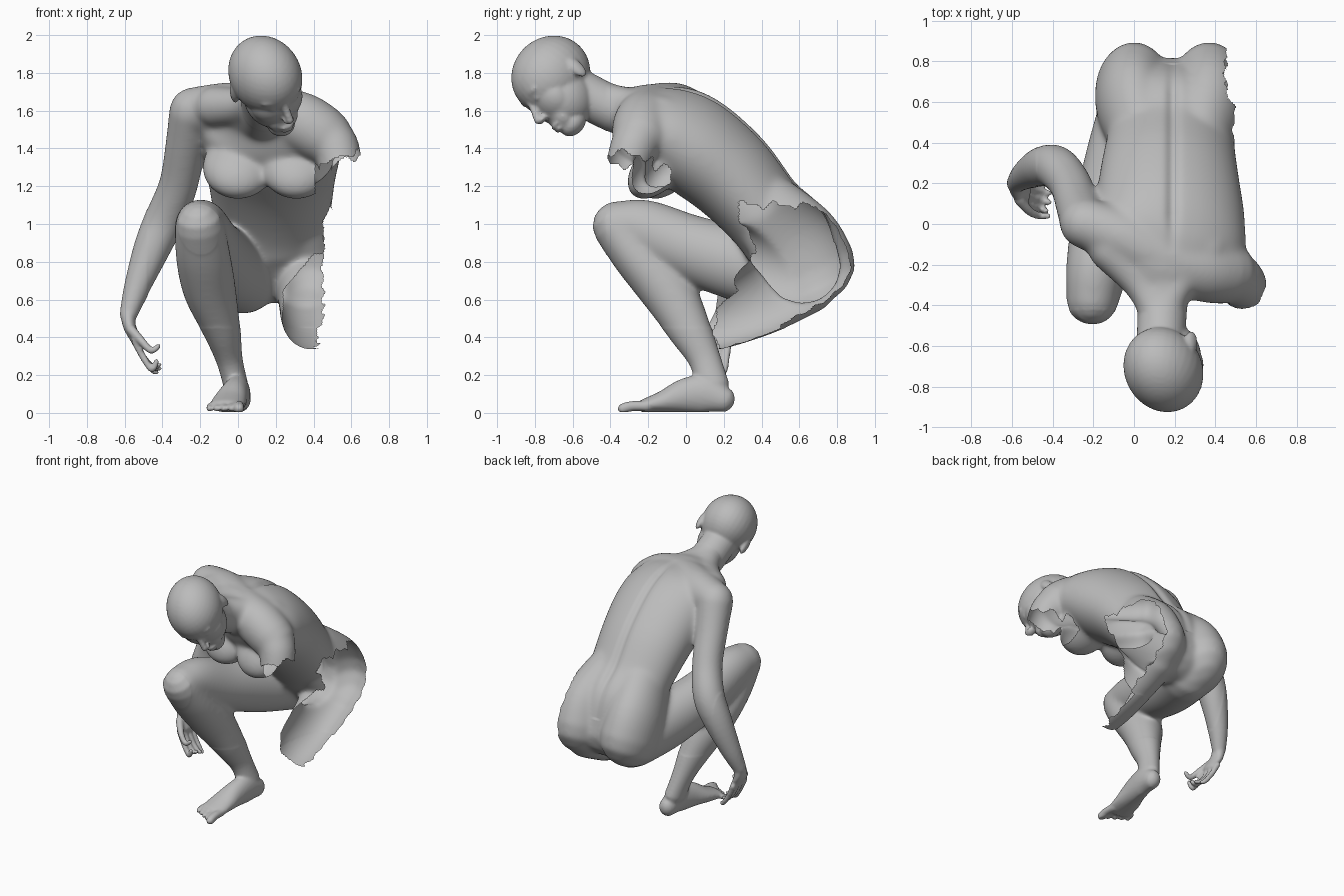
import bpy, bmesh, math
from mathutils import Vector, Matrix

if "Cube" in bpy.data.objects:
    bpy.data.objects.remove(bpy.data.objects["Cube"], do_unlink=True)

grey = bpy.data.materials.new("plaster_grey")
grey.use_nodes = True
tone = (0.5, 0.5, 0.5, 1)
grey.diffuse_color = tone
grey.node_tree.nodes["Principled BSDF"].inputs["Base Color"].default_value = tone

X = Vector((1, 0, 0))
bm = bmesh.new()


def spline(rows, steps=5):
    """Smooth a list of (x, y, z, half width, half depth) rows."""
    rows = [Vector(r) for r in rows]
    out = []
    for i in range(len(rows) - 1):
        p0, p1, p2 = rows[max(i - 1, 0)], rows[i], rows[i + 1]
        p3 = rows[min(i + 2, len(rows) - 1)]
        for k in range(steps):
            t = k / steps
            out.append(p1 + (p2 - p0) * t / 2 + (p0 * 2 - p1 * 5 + p2 * 4 - p3) * t * t / 2
                       + (p1 * 3 - p0 - p2 * 3 + p3) * t ** 3 / 2)
    return out + [rows[-1]]


def tube(rows, side=X, side_end=None, n=40):
    """Loft ellipses along a path and round off both ends."""
    rows = [r if len(r) == 5 else (*r, r[3]) for r in rows]
    pts = spline(rows)
    pos = [Vector(p[:3]) for p in pts]
    last = len(pts) - 1
    rings = []
    for i, p in enumerate(pts):
        t = (pos[min(i + 1, last)] - pos[max(i - 1, 0)]).normalized()
        ref = Vector(side).lerp(Vector(side_end or side), i / last)
        u = (ref - t * ref.dot(t)).normalized()
        ring = (pos[i], u, t.cross(u), p[3], p[4])
        caps = []
        if i in (0, last):
            for ang in (0.5, 1.0, 1.4):
                off = t * math.sin(ang) * min(p[3], p[4]) * (1 if i else -1)
                c = math.cos(ang)
                caps.append((pos[i] + off, u, t.cross(u), p[3] * c, p[4] * c))
        rings += caps[::-1] + [ring] if i == 0 else [ring] + caps
    loops = []
    for c, u, v, a, b in rings:
        loops.append([bm.verts.new(c + u * a * math.cos(k * math.tau / n)
                                   + v * b * math.sin(k * math.tau / n)) for k in range(n)])
    for r, s in zip(loops, loops[1:]):
        for k in range(n):
            m = (k + 1) % n
            bm.faces.new((r[k], r[m], s[m], s[k]))
    bm.faces.new(loops[0][::-1])
    bm.faces.new(loops[-1])


def blob(centre, radii, frame=Matrix()):
    mat = frame @ Matrix.Translation(centre) @ Matrix.Diagonal((*radii, 1))
    bmesh.ops.create_uvsphere(bm, u_segments=32, v_segments=20, radius=1, matrix=mat)


# Torso, twisting toward the shoulders
tube([(.18, .62, .78, .28, .2), (.18, .53, .94, .31, .24), (.18, .41, 1.07, .315, .225),
      (.175, .23, 1.27, .345, .25), (.175, .03, 1.43, .375, .26), (.165, -.12, 1.53, .375, .22),
      (.14, -.22, 1.59, .25, .15)], X, (1, -.3, -.15))
# Hips running into the buttocks
for x in (.0, .37):
    tube([(x + (.18 - x) * .3, .42, 1.08, .17, .2), (x, .58, .9, .185, .245),
          (x, .66, .75, .19, .25)])
# Flat chest muscles lying on the ribs
for x, y in ((.0, -.09), (.31, -.15)):
    slope = Matrix.Translation((x, y, 1.3)) @ Matrix.Rotation(math.radians(-42), 4, "X")
    blob((0, 0, 0), (.19, .12, .2), slope)
# Shoulder girdle, neck and the slopes between them
tube([(-.23, .0, 1.6, .125), (-.05, -.07, 1.61, .14), (.14, -.17, 1.6, .14),
      (.33, -.22, 1.54, .16), (.45, -.24, 1.47, .155)], (0, 1, 0))
tube([(.14, -.16, 1.57, .17), (.14, -.38, 1.61, .125), (.13, -.62, 1.73, .12)])
for x, z in ((-.12, 1.62), (.36, 1.57)):
    tube([(x, -.12, z, .11), (.13 + (x - .13) * .35, -.3, 1.63, .09), (.13, -.48, 1.68, .08)])
# Broken left upper arm
tube([(.44, -.23, 1.48, .145), (.52, -.28, 1.4, .125), (.55, -.33, 1.25, .11)], (0, 1, 0))

# Right arm
tube([(-.24, .0, 1.6, .125), (-.275, .09, 1.42, .11), (-.315, .2, 1.21, .104),
      (-.385, .28, 1.03, .108), (-.455, .28, .87, .098), (-.535, .24, .66, .07),
      (-.58, .2, .52, .047)], (0, 1, 0))
# Right hand with curled fingers and thumb
tube([(-.58, .2, .53, .045, .042), (-.575, .18, .46, .06, .034), (-.535, .155, .38, .075, .028)],
     (0, 1, 0))
for i in range(4):
    y = .225 - .044 * i
    drop = .014 * abs(i - 1.5)
    tube([(-.545, y, .38, .021), (-.505, y - .01, .3, .019), (-.455, y - .02, .25 - drop, .018),
          (-.41 - drop, y - .03, .215 + .02 * i, .015)], (0, 1, 0), n=12)
tube([(-.565, .12, .44, .027), (-.51, .06, .38, .022), (-.46, .04, .33, .019),
      (-.42, .04, .355, .015)], (0, 1, 0), n=12)

# Right thigh and shin
tube([(.03, .6, .72, .19, .2), (-.06, .32, .78, .18, .2), (-.14, .02, .87, .165, .18),
      (-.19, -.22, .97, .145, .16), (-.205, -.36, 1.0, .125, .125)])
tube([(-.205, -.37, .99, .13, .125), (-.185, -.26, .83, .145, .13), (-.15, -.1, .65, .14, .145),
      (-.085, .02, .44, .1, .115), (-.045, .1, .28, .07, .085), (-.01, .14, .14, .065, .09)])
# Right foot and toes
tube([(.01, .2, .07, .058, .068), (.0, .1, .1, .065, .1), (-.02, -.01, .09, .075, .09),
      (-.045, -.12, .06, .09, .058), (-.06, -.22, .038, .092, .036)])
for i in range(5):
    x, r = .005 - .039 * i, (.028 if i == 0 else .018)
    tip = -.335 + .022 * i
    tube([(x, -.2, .035, r), (x, tip + .05, .036, r), (x, tip, .023, r)], n=12)

# Left thigh, later opened into a shell
tube([(.36, .62, .74, .18, .22), (.37, .42, .62, .16, .2), (.385, .22, .52, .16, .17),
      (.39, .08, .47, .14, .15)])

# Head frame: turned to its left, tilted and bowed
face = Vector((.47, -.62, -.62)).normalized()
up = face.cross(Vector((.85, .3, .44))).normalized()
left = up.cross(face)
head = Matrix((left, -face, up)).transposed().to_4x4()
head.translation = (.125, -.605, 1.76)
blob((0, -.06, .1), (.188, .225, .2), head)          # skull
blob((0, -.11, -.03), (.148, .16, .17), head)        # jaw
blob((0, -.185, -.165), (.075, .08, .06), head)      # chin
blob((0, -.17, .0), (.145, .105, .13), head)         # cheeks
blob((0, -.22, -.1), (.085, .05, .075), head)        # muzzle
blob((0, -.235, .1), (.12, .045, .035), head)        # brow
blob((0, -.265, -.108), (.045, .024, .013), head)    # upper lip
blob((0, -.262, -.136), (.04, .024, .013), head)     # lower lip
blob((0, -.295, -.035), (.032, .03, .018), head)     # nostrils


def in_head(x, y, z, r):
    return (*(head @ Vector((x, y, z))), r)


tube([in_head(0, -.26, .1, .018), in_head(0, -.28, .04, .02),
      in_head(0, -.315, -.022, .021)], left, n=12)   # nose bridge
for s in (-1, 1):
    blob((s * .062, -.243, .055), (.03, .025, .014), head)               # eyes
    tilt = Matrix.Translation((s * .172, -.015, .015)) @ Matrix.Rotation(s * .2, 4, "Z")
    blob((0, 0, 0), (.022, .038, .068), head @ tilt)                     # ears

# Fuse the parts into one smooth skin
bmesh.ops.recalc_face_normals(bm, faces=bm.faces[:])
mesh = bpy.data.meshes.new("figure_parts")
bm.to_mesh(mesh)
bm.free()
body = bpy.data.objects.new("crouching_figure", mesh)
bpy.context.scene.collection.objects.link(body)
remesh = body.modifiers.new("fuse", "REMESH")
remesh.mode = "VOXEL"
remesh.voxel_size = .009
soften = body.modifiers.new("soften", "SMOOTH")
soften.factor = .5
soften.iterations = 8
skin = bpy.data.meshes.new_from_object(body.evaluated_get(bpy.context.evaluated_depsgraph_get()))
body.modifiers.clear()
body.data = skin
bpy.data.meshes.remove(mesh)

bm = bmesh.new()
bm.from_mesh(skin)
# Blend the trunk joints, leaving face, hand and foot crisp
trunk = [v for v in bm.verts if v.co.y > -.42 and v.co.z > .45 and v.co.x > -.48]
for _ in range(30):
    bmesh.ops.smooth_vert(bm, verts=trunk, factor=.5, use_axis_x=True, use_axis_y=True,
                          use_axis_z=True)
bm.normal_update()
# Spine furrow and flat sole
for v in bm.verts:
    x, y, z = v.co
    if -.15 < y < .85 and z > .9 and v.normal.y + v.normal.z > .7:
        fade = min(1, (y + .15) * 5, (.85 - y) * 5)
        v.co -= v.normal * .02 * fade * math.exp(-((x - .19) / .03) ** 2)
    v.co.z = max(v.co.z, .005)


def is_broken(p):
    """Ragged openings at the left arm, hip and thigh."""
    x, y, z = p
    rag = .012 * math.sin(41 * (y + z)) + .01 * math.sin(73 * y - 29 * z)
    arm = x > .41 and y < -.08 and z > 1.1 and (
        p - Vector((.55, -.33, 1.35))).dot((.3, -.15, -.9)) > rag
    hip = x > .45 + rag / 2 and y > .28 and z < 1.1 + rag
    front = 0 < y < .5 and z < .84
    thigh_top = front and z > .5 + .75 * (y - .15) + rag and x > .24 + .85 * max(z - .65, 0)
    thigh_side = front and x > .42 + rag
    thigh_end = x > .12 and y < .16 + rag and z < .8
    return arm or hip or thigh_top or thigh_side or thigh_end


doomed = [f for f in bm.faces if is_broken(f.calc_center_median())]
bmesh.ops.delete(bm, geom=doomed, context="FACES")
for f in bm.faces:
    f.smooth = True
bm.to_mesh(skin)
bm.free()
skin.materials.clear()
skin.materials.append(grey)
